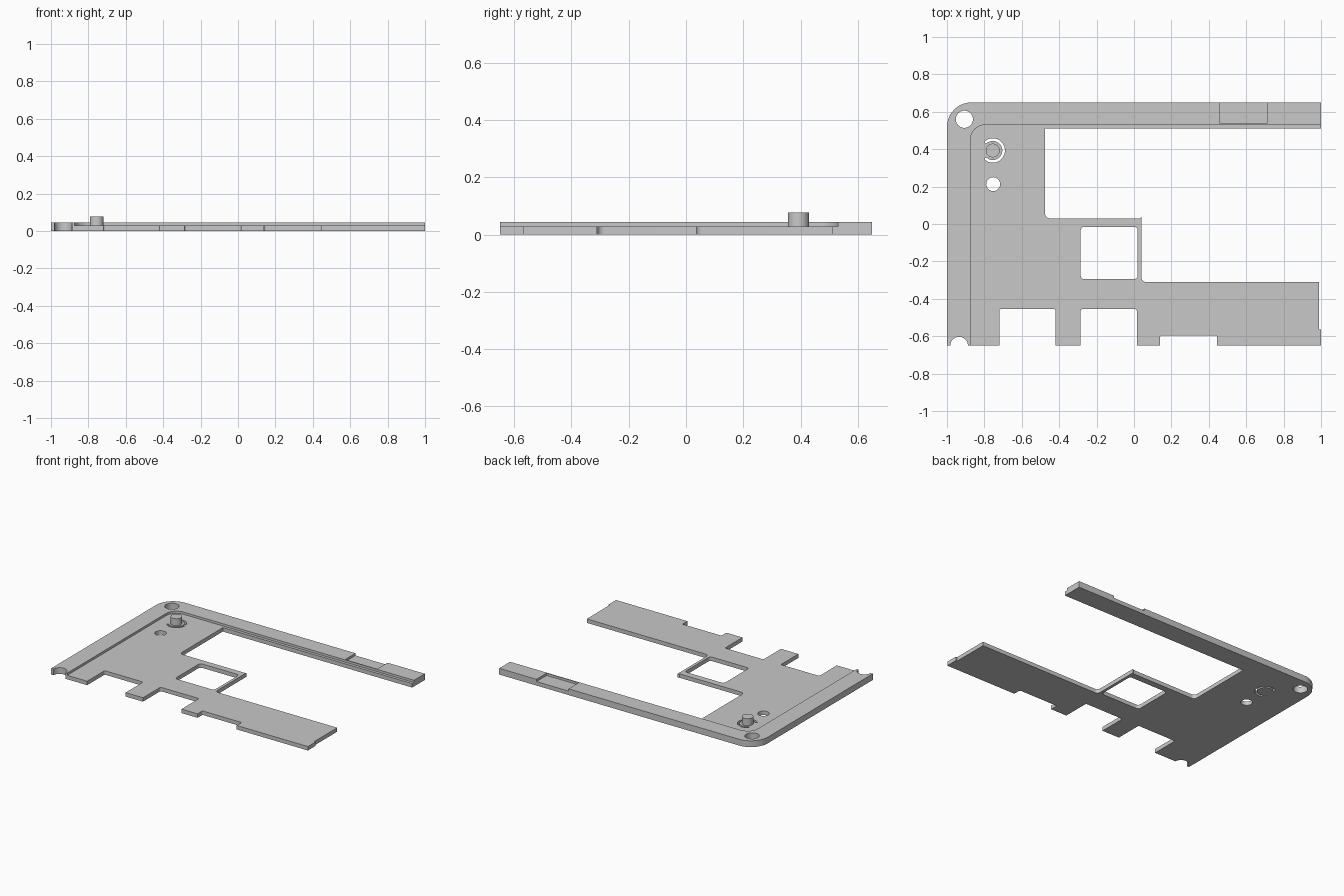
import bpy
from math import cos, sin, radians, tan
from mathutils import Vector

cube = bpy.data.objects.get("Cube")
if cube:
    bpy.data.objects.remove(cube, do_unlink=True)

grey = bpy.data.materials.new("light_grey")
grey.use_nodes = True
GREY = (0.58, 0.58, 0.58, 1)
grey.diffuse_color = GREY
grey.node_tree.nodes["Principled BSDF"].inputs["Base Color"].default_value = GREY

PLATE_TOP, RIM_TOP, PIN_TOP = 0.028, 0.044, 0.077


def arc(cx, cy, r, start, end, steps=24):
    angles = [radians(start + (end - start) * i / steps) for i in range(steps + 1)]
    return [(cx + r * cos(a), cy + r * sin(a)) for a in angles]


def circle(cx, cy, r):
    return arc(cx, cy, r, 0, 360, 40)[:-1]


def outline(corners, steps=8):
    """Closed outline; a third value on a corner is its fillet radius."""
    result = []
    for i, corner in enumerate(corners):
        p = Vector(corner[:2])
        if len(corner) < 3:
            result.append(p)
            continue
        radius = corner[2]
        a = (Vector(corners[i - 1][:2]) - p).normalized()
        b = (Vector(corners[(i + 1) % len(corners)][:2]) - p).normalized()
        half = a.angle(b) / 2
        centre = p + (a + b).normalized() * radius / sin(half)
        start = (p + a * radius / tan(half) - centre).normalized()
        end = (p + b * radius / tan(half) - centre).normalized()
        for k in range(steps + 1):
            ray = start.lerp(end, k / steps).normalized()
            result.append(centre + ray * radius)
    return result


def slab(name, loops, z0, z1):
    """Fill nested outlines, with holes, and give them thickness."""
    curve = bpy.data.curves.new(name, "CURVE")
    curve.dimensions = "2D"
    curve.fill_mode = "BOTH"
    curve.extrude = (z1 - z0) / 2
    for loop in loops:
        spline = curve.splines.new("POLY")
        spline.points.add(len(loop) - 1)
        for point, xy in zip(spline.points, loop):
            point.co = (xy[0], xy[1], 0, 1)
        spline.use_cyclic_u = True
    helper = bpy.data.objects.new(name + "_curve", curve)
    bpy.context.collection.objects.link(helper)
    graph = bpy.context.evaluated_depsgraph_get()
    mesh = bpy.data.meshes.new_from_object(helper.evaluated_get(graph))
    bpy.data.objects.remove(helper, do_unlink=True)
    for v in mesh.vertices:
        v.co.z += (z0 + z1) / 2
    mesh.materials.clear()
    mesh.materials.append(grey)
    obj = bpy.data.objects.new(name, mesh)
    bpy.context.collection.objects.link(obj)
    bpy.ops.object.select_all(action="DESELECT")
    obj.select_set(True)
    bpy.context.view_layer.objects.active = obj
    bpy.ops.object.shade_smooth_by_angle(angle=radians(30))


# Shared cutouts
corner_hole = circle(-0.907, 0.56, 0.046)
end_notch = arc(-0.935, -0.65, 0.047, 180, 0)
PIN_X, PIN_Y = -0.755, 0.393

# Base plate with stepped front edge and open middle
plate = outline([
    (-1, -0.65), *end_notch,
    (-0.72, -0.65), (-0.72, -0.455, 0.01), (-0.42, -0.455, 0.01), (-0.42, -0.65),
    (-0.285, -0.65), (-0.285, -0.455, 0.01), (0.015, -0.455, 0.01), (0.015, -0.65),
    (0.14, -0.65), (0.14, -0.595, 0.01), (0.445, -0.595, 0.01), (0.445, -0.65),
    (1, -0.65), (1, -0.565), (0.99, -0.565), (0.99, -0.31),
    (0.04, -0.31, 0.025), (0.04, 0.037), (0.03, 0.03),
    (-0.475, 0.03, 0.025), (-0.475, 0.51), (1, 0.51), (1, 0.65), (-1, 0.65, 0.13)])
window = outline([(-0.285, -0.295, 0.02), (0.02, -0.295, 0.02),
                  (0.02, -0.015, 0.02), (-0.285, -0.015, 0.02)])
small_hole = circle(-0.753, 0.213, 0.037)
spring_slot = (arc(PIN_X, PIN_Y, 0.065, -135, 135, 36)
               + arc(PIN_X, PIN_Y, 0.051, 135, -135, 36))
slab("base_plate", [plate, window, corner_hole, small_hole, spring_slot], 0, PLATE_TOP)

# Raised rim along the side and back, with a recess in the back arm
rim = outline([
    (-1, -0.65), *end_notch, (-0.875, -0.65), (-0.875, 0.53, 0.08),
    (1, 0.53), (1, 0.65), (0.71, 0.65), (0.71, 0.537), (0.46, 0.537), (0.46, 0.65),
    (-1, 0.65, 0.13)])
slab("raised_rim", [rim, corner_hole], PLATE_TOP, RIM_TOP)

# Button pin on the spring tongue
slab("button_pin", [circle(PIN_X, PIN_Y, 0.037)], PLATE_TOP, PIN_TOP)
